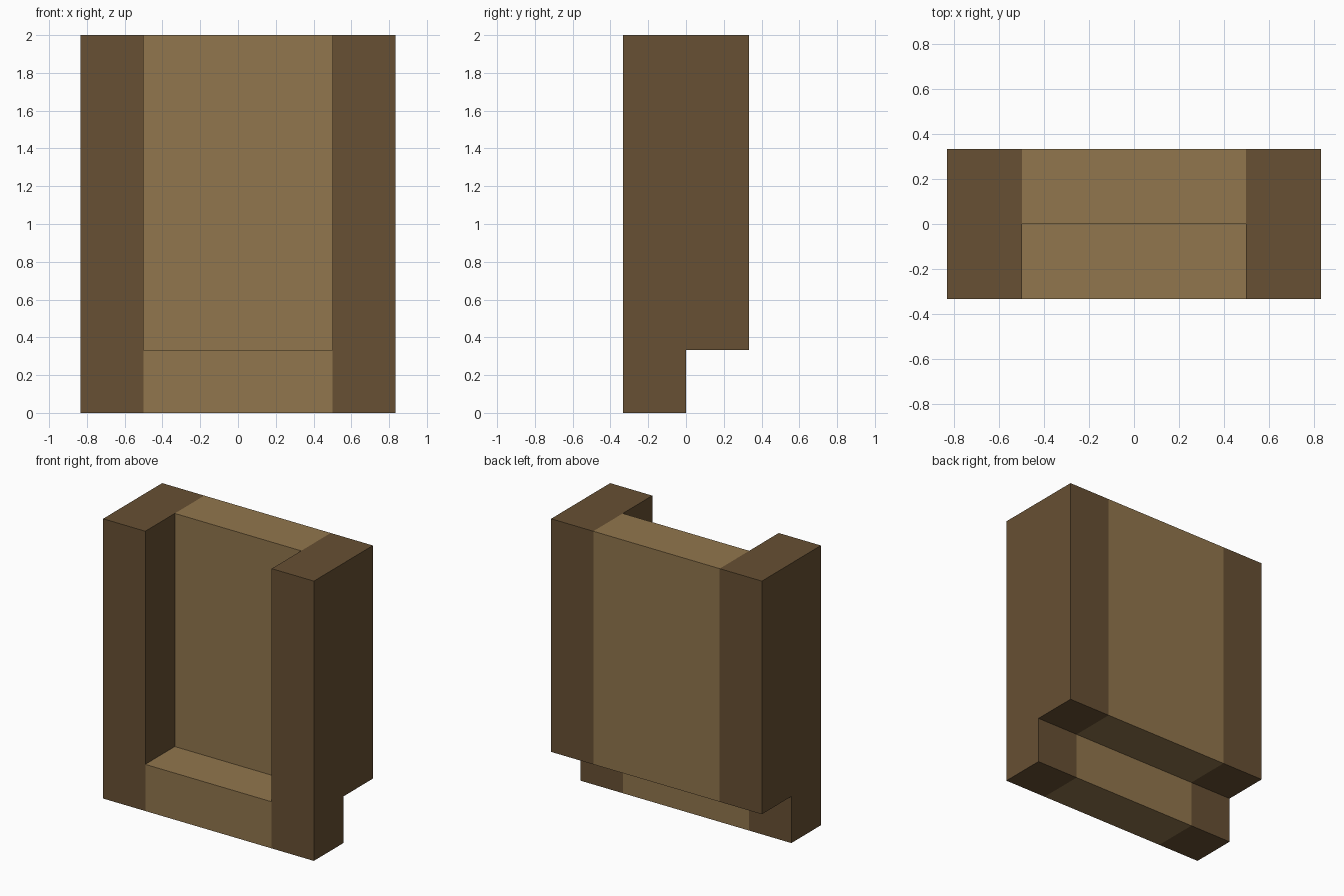
import bpy
import bmesh

THIRD = 1 / 3
OUTER = 2.5 * THIRD   # half of the full width
INNER = 0.5           # half of the opening
HEIGHT = 2.0

cube = bpy.data.objects.get("Cube")
if cube:
    bpy.data.objects.remove(cube, do_unlink=True)


def make_material(name, colour):
    mat = bpy.data.materials.new(name)
    mat.use_nodes = True
    mat.diffuse_color = colour
    mat.node_tree.nodes["Principled BSDF"].inputs["Base Color"].default_value = colour
    return mat


def extrude_profile(name, profile, x0, x1, mat):
    """Extrude a closed (y, z) profile along x."""
    bm = bmesh.new()
    face = bm.faces.new([bm.verts.new((x0, y, z)) for y, z in profile])
    result = bmesh.ops.extrude_face_region(bm, geom=[face])
    moved = [v for v in result["geom"] if isinstance(v, bmesh.types.BMVert)]
    bmesh.ops.translate(bm, verts=moved, vec=(x1 - x0, 0, 0))
    bmesh.ops.recalc_face_normals(bm, faces=bm.faces)
    mesh = bpy.data.meshes.new(name)
    bm.to_mesh(mesh)
    bm.free()
    mesh.materials.append(mat)
    obj = bpy.data.objects.new(name, mesh)
    bpy.context.collection.objects.link(obj)
    return obj


def rectangle(y0, y1, z0, z1):
    return [(y0, z0), (y1, z0), (y1, z1), (y0, z1)]


dark_wood = make_material("dark wood", (0.136, 0.080, 0.033, 1))
light_wood = make_material("light wood", (0.284, 0.181, 0.074, 1))

# Side posts, notched at the lower back
post = [(-THIRD, 0), (0, 0), (0, THIRD), (THIRD, THIRD),
        (THIRD, HEIGHT), (-THIRD, HEIGHT)]
extrude_profile("left_post", post, INNER, OUTER, dark_wood)
extrude_profile("right_post", post, -OUTER, -INNER, dark_wood)

# Recessed back panel and the low front sill between the posts
extrude_profile("back_panel", rectangle(0, THIRD, THIRD, HEIGHT), -INNER, INNER, light_wood)
extrude_profile("front_sill", rectangle(-THIRD, 0, 0, THIRD), -INNER, INNER, light_wood)
